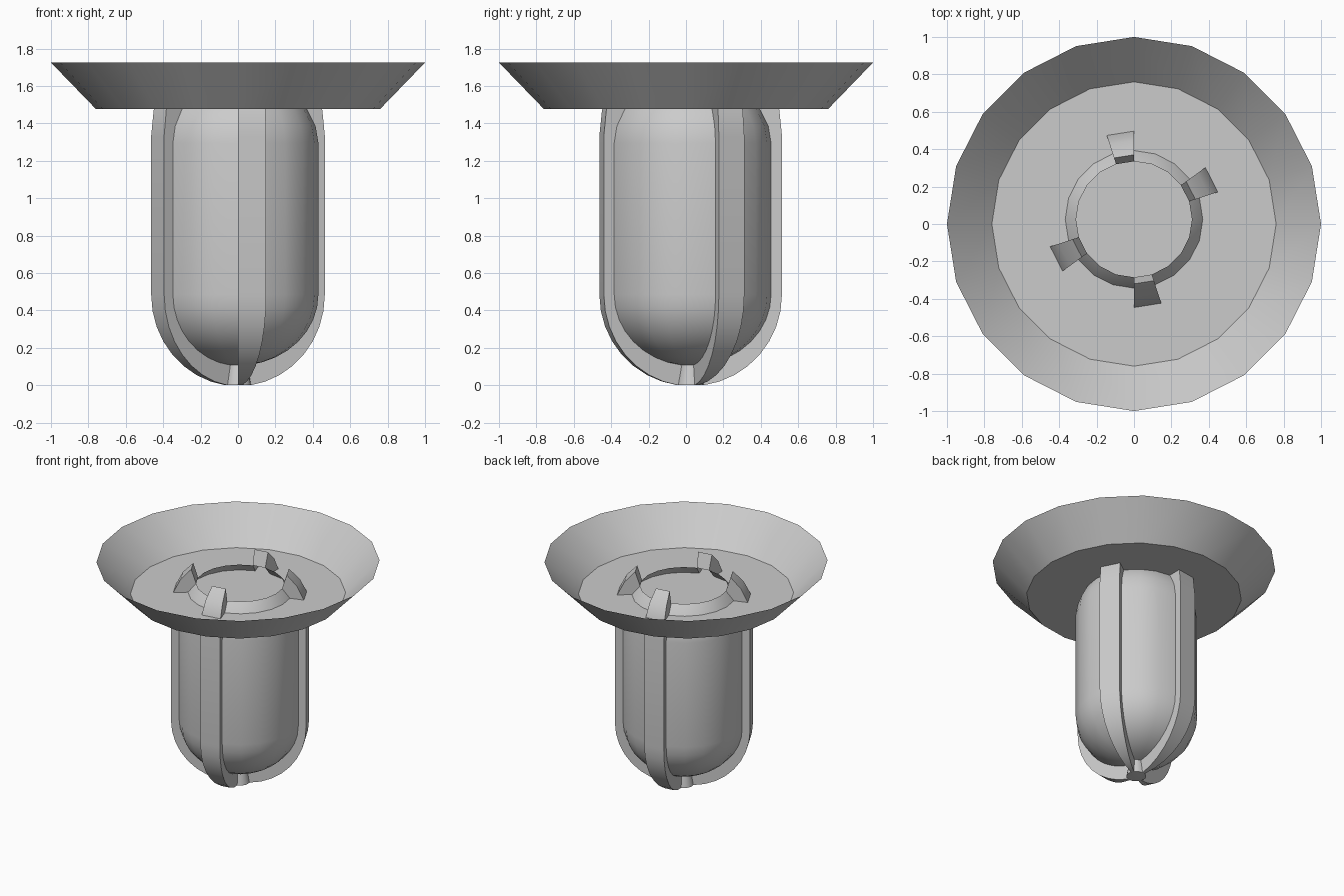
import bpy, bmesh
from math import sin, cos, pi

if "Cube" in bpy.data.objects:
    bpy.data.objects.remove(bpy.data.objects["Cube"])

N = 20                 # sides of every round part
CY = 0.025             # the lamp body sits slightly off the shade centre


def point(r, z, i, cy=0.0):
    a = 2 * pi * i / N
    return (r * cos(a), cy + r * sin(a), z)


def finish(bm, name):
    bmesh.ops.remove_doubles(bm, verts=bm.verts, dist=0.0005)
    bmesh.ops.recalc_face_normals(bm, faces=bm.faces)
    me = bpy.data.meshes.new(name)
    bm.to_mesh(me)
    bm.free()
    ob = bpy.data.objects.new(name, me)
    bpy.context.collection.objects.link(ob)
    bpy.ops.object.select_all(action='DESELECT')
    ob.select_set(True)
    bpy.context.view_layer.objects.active = ob
    bpy.ops.object.shade_smooth_by_angle(angle=pi / 6)
    return ob


def quad(bm, *pts):
    bm.faces.new([bm.verts.new(p) for p in pts])


def strip(bm, profile, i, cy=0.0):
    """One of the N lathe columns."""
    for (r0, z0), (r1, z1) in zip(profile, profile[1:]):
        quad(bm, point(r0, z0, i, cy), point(r0, z0, i + 1, cy),
             point(r1, z1, i + 1, cy), point(r1, z1, i, cy))


# Shade: thin open bowl with a flat floor
bm = bmesh.new()
for i in range(N):
    strip(bm, [(0.76, 1.477), (1.0, 1.725)], i)
quad(bm, *[point(0.76, 1.477, i) for i in range(N)])
finish(bm, "shade")

# Matching profiles of the glass and of the raised cage bars
STEPS = 8
glass, bar = [], []
for k in range(STEPS + 1):
    t = k / STEPS
    a0 = 0.117 + (pi / 2 - 0.117) * t
    a1 = 0.143 + (pi / 2 - 0.143) * t
    glass.append((0.43 * sin(a0), 0.49 - 0.38 * cos(a0)))
    bar.append((0.488 * sin(a1), 0.488 - 0.488 * cos(a1)))
glass += [(0.43, 1.30), (0.415, 1.39), (0.372, 1.477), (0.31, 1.55)]
bar += [(0.488, 1.34), (0.474, 1.477), (0.422, 1.58), (0.345, 1.66)]
hub_r, hub_z = bar[0]

# Glass body, open at the top, with four columns raised into bars
BARS = (1, 5, 11, 15)
bm = bmesh.new()
for i in range(N):
    if i not in BARS:
        strip(bm, glass, i, CY)
        strip(bm, [(hub_r, hub_z), glass[0]], i, CY)     # bottom hub wall
        continue
    strip(bm, bar, i, CY)
    strip(bm, [glass[-1], bar[-1]], i, CY)               # bar end
    for j in (i, i + 1):                                 # bar sides
        for g0, g1, b0, b1 in zip(glass, glass[1:], bar, bar[1:]):
            quad(bm, point(*g0, j, CY), point(*b0, j, CY),
                 point(*b1, j, CY), point(*g1, j, CY))
quad(bm, *[point(hub_r, hub_z, i, CY) for i in range(N)])  # hub cap
body = finish(bm, "caged_body")
body.location.z = -hub_z
